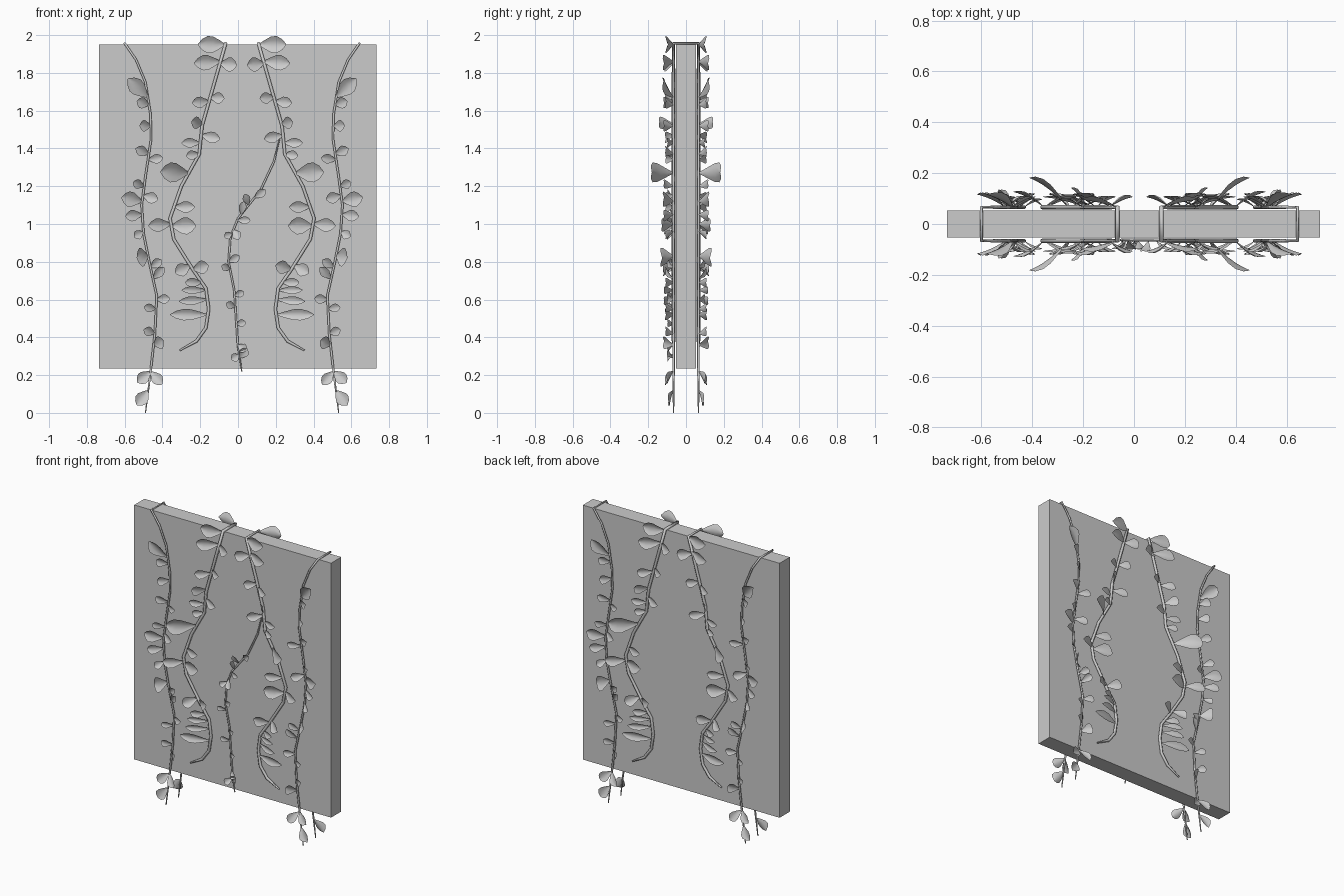
import bpy
from mathutils import Vector

MID = 0.0215          # vines mirror about this x
Y0 = 0.066            # vine distance from the slab centre plane


def mesh_object(name, verts, faces):
    me = bpy.data.meshes.new(name)
    me.from_pydata(verts, [], faces)
    ob = bpy.data.objects.new(name, me)
    bpy.context.collection.objects.link(ob)
    return ob


def tube(name, pts, radius, taper):
    cu = bpy.data.curves.new(name, 'CURVE')
    cu.dimensions = '3D'
    cu.bevel_depth = radius
    cu.bevel_resolution = 1
    cu.use_fill_caps = True
    sp = cu.splines.new('POLY')
    sp.points.add(len(pts) - 1)
    for i, (p, c) in enumerate(zip(sp.points, pts)):
        p.co = (*c, 1)
        p.radius = taper if i in (0, len(pts) - 1) else 1
    ob = bpy.data.objects.new(name, cu)
    bpy.context.collection.objects.link(ob)


def path_x(path, z):
    for (x1, z1), (x2, z2) in zip(path, path[1:]):
        if z1 >= z >= z2:
            return x1 + (x2 - x1) * (z1 - z) / (z1 - z2)
    return path[0][0] if z > path[0][1] else path[-1][0]


def add_leaf(verts, faces, base, d, width, sx, sy):
    """Cupped, pointed blade; d = (dx, outward, dz), flipped by sx and sy."""
    side = Vector((-d[2], 0, d[0])).normalized()
    profile = [(0, .06), (.2, .5), (.45, .95), (.65, 1), (.85, .65), (1, .06)]
    start = len(verts)
    for t, w in profile:
        rise = d[1] * (1.5 * t - 0.5 * t * t)
        for s in (-1, -.5, 0, .5, 1):
            p = side * (s * w * width / 2)
            out = rise + 0.22 * width * w * s * s
            x = base[0] + d[0] * t + p.x
            verts.append((MID + sx * (x - MID), sy * (Y0 + out), base[1] + d[2] * t + p.z))
    for i in range(len(profile) - 1):
        for j in range(4):
            a = start + i * 5 + j
            f = (a, a + 1, a + 6, a + 5)
            faces.append(f if sx * sy * d[0] > 0 else f[::-1])


def leaves(name, path, table, sx, sides):
    verts, faces = [], []
    for sy in sides:
        for z, dx, dz, w, out in table:
            add_leaf(verts, faces, (path_x(path, z), z), (dx, out, dz), w, sx, sy)
    ob = mesh_object(name, verts, faces)
    ob.data.polygons.foreach_set("use_smooth", [True] * len(faces))


# stone slab
bpy.ops.mesh.primitive_cube_add(size=1, location=(-0.002, 0, 1.0925))
slab = bpy.context.object
slab.name = "slab"
slab.scale = (1.468, 0.108, 1.715)

# vine centre lines (x, z), top to bottom
outer = [(-.6, 1.957), (-.54, 1.87), (-.49, 1.75), (-.463, 1.58), (-.46, 1.45), (-.49, 1.25),
         (-.51, 1.1), (-.50, .95), (-.47, .8), (-.43, .62), (-.44, .42), (-.465, .2), (-.49, 0)]
inner = [(-.065, 1.957), (-.11, 1.8), (-.19, 1.52), (-.205, 1.37), (-.30, 1.2), (-.36, 1.03),
         (-.34, .92), (-.24, .76), (-.17, .66), (-.155, .55), (-.17, .45), (-.22, .38), (-.31, .33)]
branch = [(.22, 1.45), (.19, 1.33), (.12, 1.18), (.0, 1.03), (-.04, .93), (-.05, .8),
          (-.02, .65), (-.01, .5), (.0, .35), (.02, .22)]

# leaves: base z, dx, dz, width, outward reach
inner_leaves = [
    (1.95, -.145, 0, .09, .03), (1.86, -.14, -.01, .08, .05), (1.85, .09, -.01, .075, .04),
    (1.67, .075, -.005, .06, .04), (1.65, -.09, -.01, .06, .05), (1.53, -.06, .01, .065, .075),
    (1.47, .10, -.02, .06, .04), (1.43, -.10, 0, .05, .03), (1.37, -.07, -.01, .05, .03),
    (1.27, -.15, .005, .105, .115), (1.09, .11, 0, .06, .04), (1.0, -.12, -.01, .07, .06),
    (.99, .13, 0, .09, .04), (.76, .085, .02, .07, .05), (.78, -.08, -.04, .07, .05),
    (.69, -.09, 0, .05, .04), (.65, -.13, 0, .04, .05), (.6, -.15, -.01, .045, .05),
    (.52, -.20, 0, .06, .04)]
outer_leaves = [
    (1.67, -.105, .10, .085, .05), (1.63, -.065, .02, .06, .04), (1.52, -.06, 0, .06, .05),
    (1.37, -.07, .03, .055, .04), (1.34, .08, .01, .05, .04), (1.2, -.06, .02, .05, .05),
    (1.15, .08, -.02, .06, .04), (1.12, -.11, .02, .08, .05), (1.05, -.09, -.01, .06, .05),
    (.96, -.05, -.03, .05, .04), (.83, -.06, -.01, .10, .06), (.77, .06, .04, .05, .03),
    (.71, .06, .06, .05, .04), (.6, .07, .005, .05, .03), (.55, -.065, .01, .045, .04),
    (.42, -.06, .02, .05, .04), (.36, .055, .02, .07, .05), (.22, -.07, -.06, .065, .03),
    (.22, .06, -.07, .06, .04), (.12, -.06, -.08, .07, .02)]
branch_leaves = [
    (1.14, .06, .04, .045, .03), (1.1, -.02, .06, .04, .04), (1.05, .015, .07, .04, .03),
    (1.02, .07, .0, .04, .03), (.97, .03, -.05, .05, .03), (.95, -.04, -.02, .04, .03),
    (.8, .06, .03, .045, .03), (.76, -.045, .02, .04, .03), (.62, .05, .02, .04, .03),
    (.56, -.05, .02, .04, .03), (.47, .05, .01, .04, .03), (.36, .045, -.03, .05, .03),
    (.31, -.04, -.03, .045, .03), (.29, .04, .05, .05, .03)]

# each vine climbs the front, crosses the top and hangs down the back
for kind, path, table, r, taper in (("outer", outer, outer_leaves, .0065, .5),
                                    ("inner", inner, inner_leaves, .0095, .5)):
    for side, sx in (("left", 1), ("right", -1)):
        line = [(MID + sx * (x - MID), z) for x, z in path]
        front = [(x, -Y0, z) for x, z in reversed(line)]
        back = [(x, Y0, z) for x, z in line]
        tube(f"{kind}_vine_{side}", front + back, r, taper)
        leaves(f"{kind}_leaves_{side}", path, table, sx, (-1, 1))

# thin side branch on the front only
tube("branch_vine", [(x, -Y0 + .003, z) for x, z in branch], .006, .6)
leaves("branch_leaves", branch, branch_leaves, 1, (-1,))
